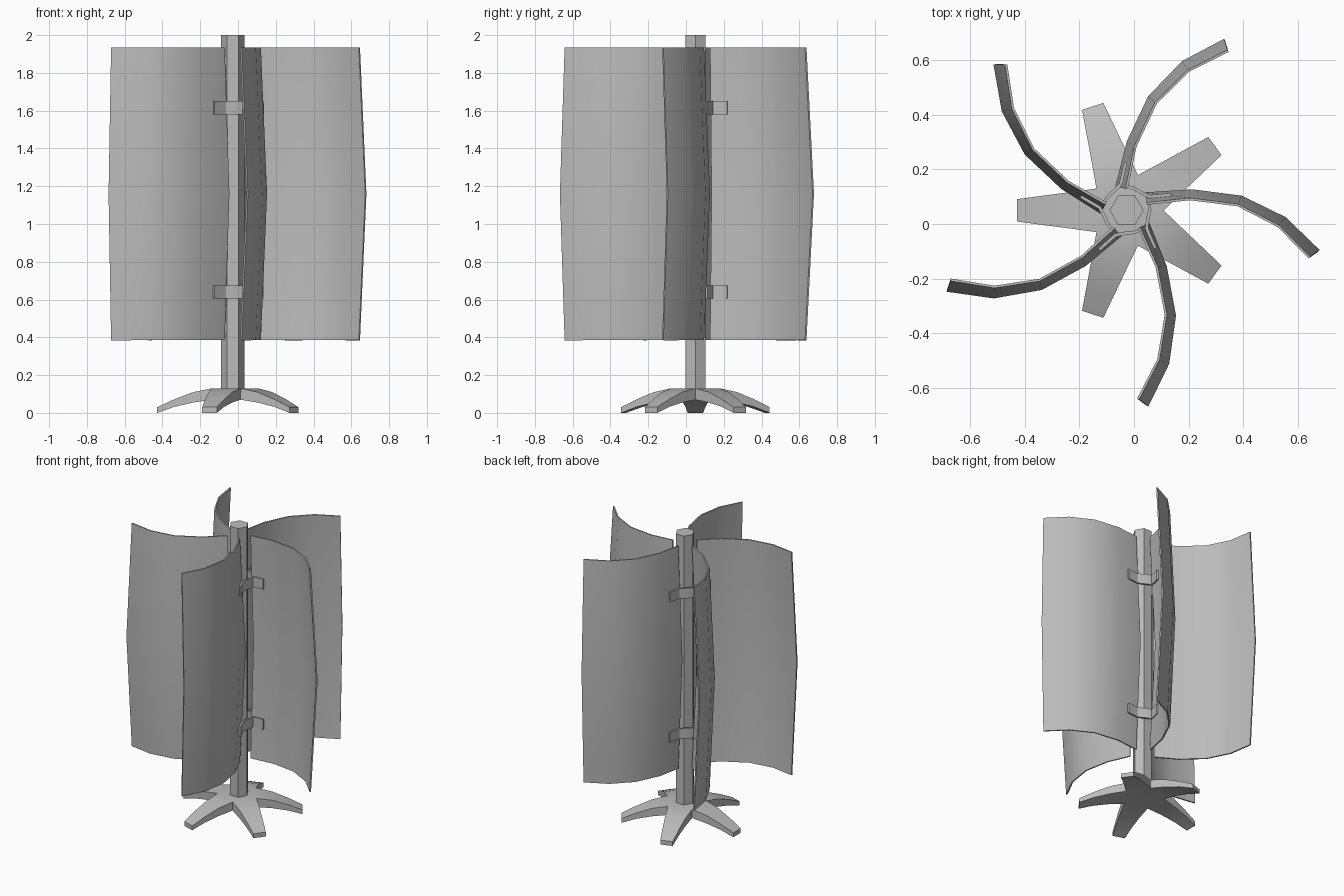
import bpy, bmesh, math
from mathutils import Vector, Matrix

if "Cube" in bpy.data.objects:
    bpy.data.objects.remove(bpy.data.objects["Cube"])

AXIS = Vector((-0.0275, 0.05, 0))   # centre line of the pole
COUNT = 5
STEP = math.tau / COUNT

grey = bpy.data.materials.new("plain_grey")
grey.use_nodes = True
COLOUR = (0.5, 0.5, 0.5, 1)
grey.diffuse_color = COLOUR
grey.node_tree.nodes["Principled BSDF"].inputs["Base Color"].default_value = COLOUR


def finish(name, bm, angle=0.0, thickness=0.0, offset=-1.0):
    """Turn a bmesh into a placed, optionally thickened, shaded object."""
    mesh = bpy.data.meshes.new(name)
    bm.to_mesh(mesh)
    bm.free()
    ob = bpy.data.objects.new(name, mesh)
    bpy.context.collection.objects.link(ob)
    mesh.materials.append(grey)
    mesh.transform(Matrix.Translation(AXIS) @ Matrix.Rotation(angle, 4, "Z"))
    bpy.ops.object.select_all(action="DESELECT")
    ob.select_set(True)
    bpy.context.view_layer.objects.active = ob
    if thickness:
        mod = ob.modifiers.new("thickness", "SOLIDIFY")
        mod.thickness, mod.offset = thickness, offset
        bpy.ops.object.modifier_apply(modifier=mod.name)
    bpy.ops.object.shade_smooth_by_angle(angle=math.radians(30))
    return ob


def sheet(rows):
    """Quad sheet through rows of points, lowest row first."""
    bm = bmesh.new()
    grid = [[bm.verts.new(p) for p in row] for row in rows]
    for low, high in zip(grid, grid[1:]):
        for i in range(len(low) - 1):
            bm.faces.new((low[i], low[i + 1], high[i + 1], high[i]))
    return bm


# Hexagonal pole
bm = bmesh.new()
bmesh.ops.create_cone(bm, cap_ends=True, segments=6, radius1=0.062, radius2=0.062,
                      depth=1.9, matrix=Matrix.Translation((0, 0, 1.05)))
bmesh.ops.rotate(bm, verts=bm.verts, matrix=Matrix.Rotation(math.radians(30), 3, "Z"))
if max(v.co.x for v in bm.verts) < 0.06:   # keep corners on the x axis
    bmesh.ops.rotate(bm, verts=bm.verts, matrix=Matrix.Rotation(math.radians(30), 3, "Z"))
finish("pole", bm)

# Curved blades, bowed outward at mid height
EDGE = [(0.075, 0.020), (0.232, 0.037), (0.406, 0.015), (0.553, -0.061), (0.667, -0.176)]
BOW = [(-0.004, 0.037), (0.008, 0.031), (0.013, 0.030), (0.024, 0.029), (0.034, 0.024)]
for k in range(COUNT):
    rows = [[(x + b * dx, y + b * dy, z) for (x, y), (dx, dy) in zip(EDGE, BOW)]
            for z, b in ((0.385, 0), (1.16, 1), (1.935, 0))]
    finish(f"blade_{k + 1}", sheet(rows), k * STEP, 0.009)

# Clamps: a bent strap in each gap, with a tab on either neighbouring blade
turn = Matrix.Rotation(STEP, 2)
tab_a = [Vector((0.165, 0.057)), Vector((0.085, 0.050))]
tab_b = [turn @ Vector((0.085, 0.029)), turn @ Vector((0.165, 0.036))]
arc = [Vector((math.cos(a), math.sin(a))) * 0.085 for a in map(math.radians, (48, 72))]
strap = tab_a + arc + tab_b
for level, z in (("lower", 0.605), ("upper", 1.58)):
    for k in range(COUNT):
        rows = [[(p.x, p.y, h) for p in strap] for h in (z, z + 0.07)]
        finish(f"{level}_clamp_{k + 1}", sheet(rows), k * STEP, 0.012, 0)

# Star base: five tapering legs whose inner wedges meet at the axis
# Each station: radius, half width, top, bottom
LEG = [(0.11, 0.08, 0.13, 0.07), (0.21, 0.066, 0.11, 0.055),
       (0.31, 0.053, 0.072, 0.032), (0.40, 0.041, 0.03, 0.004)]
bm = bmesh.new()
for k in range(COUNT):
    rot = Matrix.Rotation(math.pi + k * STEP, 3, "Z")

    def vert(x, y, z):
        return bm.verts.new(rot @ Vector((x, y, z)))

    rings = [[vert(r, -w, lo), vert(r, w, lo), vert(r, w, hi), vert(r, -w, hi)]
             for r, w, hi, lo in LEG]
    for a, b in zip(rings, rings[1:]):
        for i in range(4):
            j = (i + 1) % 4
            bm.faces.new((a[i], a[j], b[j], b[i]))
    bm.faces.new(rings[-1])
    first = rings[0]
    bm.faces.new((vert(0, 0, LEG[0][2]), first[3], first[2]))
    bm.faces.new((vert(0, 0, LEG[0][3]), first[1], first[0]))
bmesh.ops.remove_doubles(bm, verts=bm.verts, dist=0.002)
bmesh.ops.recalc_face_normals(bm, faces=bm.faces)
# Rest the feet on the ground
drop = min(v.co.z for v in bm.verts)
for v in bm.verts:
    if v.co.z < drop + 0.001:
        v.co.z = 0
finish("star_base", bm)
